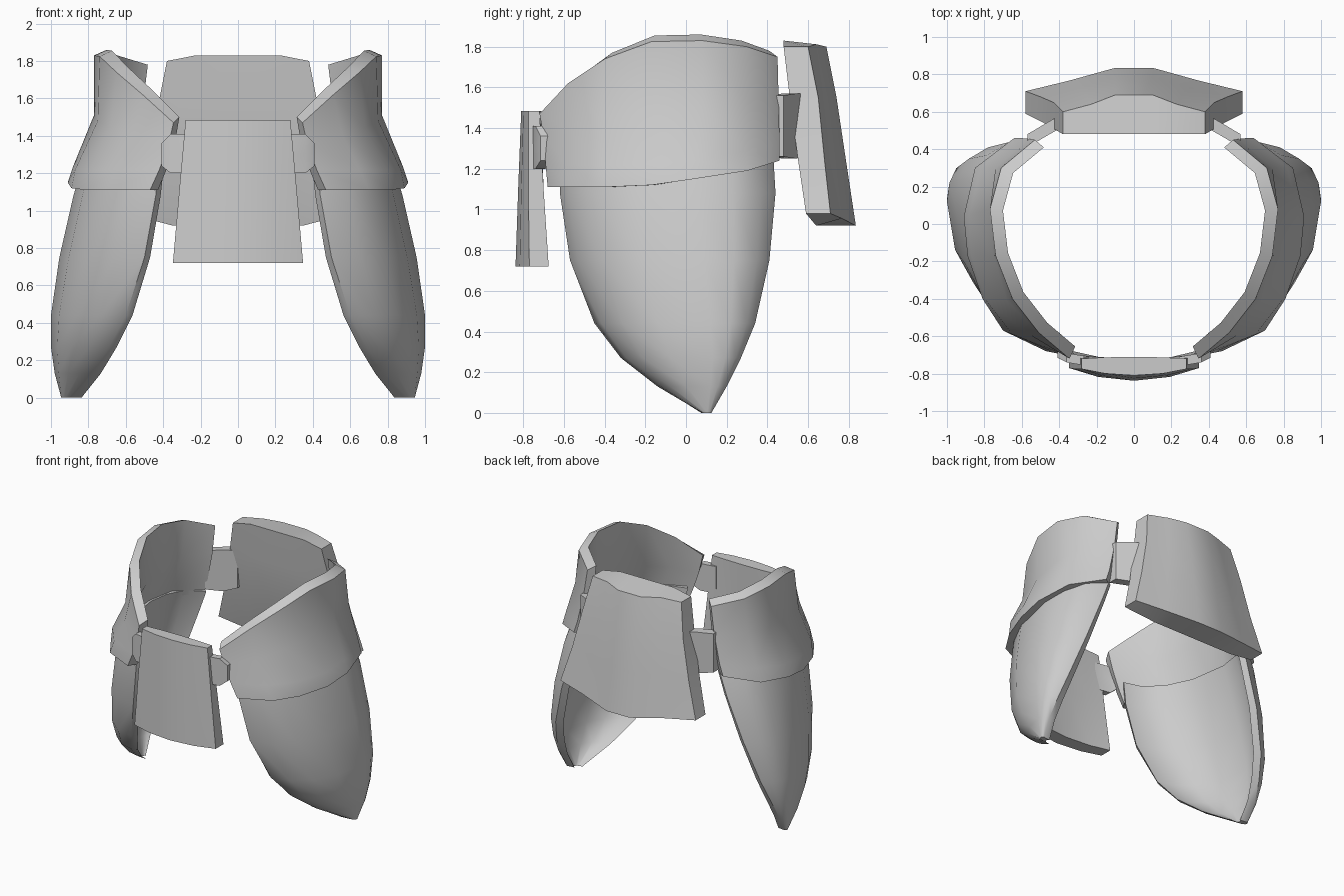
import bpy, bmesh, math

if "Cube" in bpy.data.objects:
    bpy.data.objects.remove(bpy.data.objects["Cube"])

grey = bpy.data.materials.new("plain_grey")
grey.diffuse_color = (0.6, 0.6, 0.6, 1)
grey.use_nodes = True
grey.node_tree.nodes["Principled BSDF"].inputs["Base Color"].default_value = grey.diffuse_color


def loft(name, rings, mirror=False, angle=40):
    """Skin closed rings; each ring is an outer run followed by the reversed inner run."""
    bm = bmesh.new()
    vs = [[bm.verts.new(p) for p in r] for r in rings]
    n = len(rings[0])
    for a, b in zip(vs, vs[1:]):
        for i in range(n):
            j = (i + 1) % n
            bm.faces.new((a[i], a[j], b[j], b[i]))
    for r in (vs[0], vs[-1]):
        for i in range(n // 2 - 1):
            bm.faces.new((r[i], r[i + 1], r[n - 2 - i], r[n - 1 - i]))
    bmesh.ops.recalc_face_normals(bm, faces=bm.faces)
    me = bpy.data.meshes.new(name)
    bm.to_mesh(me)
    bm.free()
    me.materials.append(grey)
    ob = bpy.data.objects.new(name, me)
    bpy.context.collection.objects.link(ob)
    bpy.ops.object.select_all(action='DESELECT')
    ob.select_set(True)
    bpy.context.view_layer.objects.active = ob
    bpy.ops.object.shade_smooth_by_angle(angle=math.radians(angle))
    if mirror:
        ob.modifiers.new("Mirror", 'MIRROR').use_mirror_merge = False
    return ob


def shell_ring(outer, k, lift=0.0):
    """Thicken a run of points toward the vertical axis, lifting the first inner point."""
    inner = [(x * k, y * k, z + (lift if i == 0 else 0)) for i, (x, y, z) in enumerate(outer)]
    return outer + inner[::-1]


# Hip bands: columns from front to back, each top / waist / bulge / hem
band = [
    [(.345, -.72, 1.47), (.37, -.70, 1.36), (.42, -.69, 1.22), (.47, -.68, 1.11)],
    [(.51, -.58, 1.62), (.56, -.59, 1.40), (.65, -.59, 1.22), (.70, -.57, 1.11)],
    [(.65, -.40, 1.74), (.68, -.41, 1.44), (.79, -.41, 1.22), (.81, -.40, 1.11)],
    [(.74, -.17, 1.825), (.75, -.17, 1.48), (.87, -.17, 1.22), (.89, -.17, 1.12)],
    [(.77, .08, 1.83), (.77, .08, 1.51), (.88, .05, 1.24), (.91, .04, 1.15)],
    [(.71, .30, 1.80), (.74, .30, 1.54), (.82, .30, 1.29), (.85, .30, 1.19)],
    [(.53, .45, 1.75), (.56, .455, 1.55), (.61, .46, 1.33), (.64, .46, 1.24)],
]
loft("hip_band", [shell_ring(c, .91, .03) for c in band], mirror=True)

# Thigh guards: levels of z, front edge, outermost point, back edge
guard = [
    (1.25, (.42, -.62), (.83, .05), (.59, .43)),
    (1.08, (.44, -.62), (.88, .06), (.66, .44)),
    (.75, (.50, -.57), (.955, .09), (.78, .41)),
    (.44, (.60, -.45), (1.0, .12), (.88, .34)),
    (.27, (.69, -.32), (1.0, .13), (.92, .27)),
    (.13, (.78, -.14), (.98, .12), (.94, .20)),
    (.0, (.89, .08), (.945, .105), (.93, .125)),
]
rings = []
for z, f, m, b in guard:
    run = []
    for end, steps in ((f, (0, .22, .45, .7, 1)), (b, (.7, .4, 0))):
        for s in steps:
            t = s * math.pi / 2
            run.append((end[0] + (m[0] - end[0]) * math.sin(t),
                        m[1] + (end[1] - m[1]) * math.cos(t), z))
    rings.append(shell_ring(run, .94))
loft("thigh_guard", rings, mirror=True)

# Front plate: bowed slab widening downward
rings = []
for z, w, side, mid, side_in, mid_in in ((1.485, .28, -.775, -.81, -.72, -.71),
                                         (1.1, .315, -.775, -.825, -.70, -.72),
                                         (.72, .348, -.77, -.838, -.675, -.73)):
    us = (-1, -.55, 0, .55, 1)
    outer = [(u * w, mid + (side - mid) * u * u, z) for u in us]
    inner = [(u * w, mid_in + (side_in - mid_in) * u * u, z) for u in us]
    rings.append(outer + inner[::-1])
loft("front_plate", rings)

# Back plate: flared slab with a raised central spine
rings = []
for z, w, y_in, y_side, y_mid, dz in ((1.80, .38, .48, .60, .69, .03),
                                      (1.55, .43, .51, .65, .74, 0),
                                      (1.25, .50, .55, .68, .785, 0),
                                      (.98, .58, .59, .71, .835, -.06)):
    spine = .1
    half = [(w, y_side, z), (w * .6, y_side + (y_mid - y_side) * .45, z + dz * .4),
            (spine, y_mid, z + (dz if dz < 0 else 0))]
    outer = half + [(-x, y, h) for x, y, h in half[::-1]]
    inner = [(x, y_in + (.05 if dz < 0 and abs(x) < w else 0),
              z + (dz if abs(x) < w else 0)) for x, y, h in outer]
    rings.append(outer + inner[::-1])
loft("back_plate", rings, angle=35)


# Links joining the plates to the hip bands
def link(name, ends, t):
    rings = []
    for x, y, z0, z1 in ends:
        zs = (z0, (z0 + z1) / 2, z1)
        rings.append([(x, y - t, z) for z in zs] + [(x, y + t, z) for z in zs[::-1]])
    loft(name, rings, mirror=True)


link("front_link", [(.24, -.735, 1.20, 1.41), (.36, -.715, 1.20, 1.41), (.41, -.69, 1.24, 1.36)], .025)
link("back_link", [(.57, .445, 1.26, 1.56), (.46, .51, 1.25, 1.57), (.37, .56, 1.28, 1.57)], .035)
